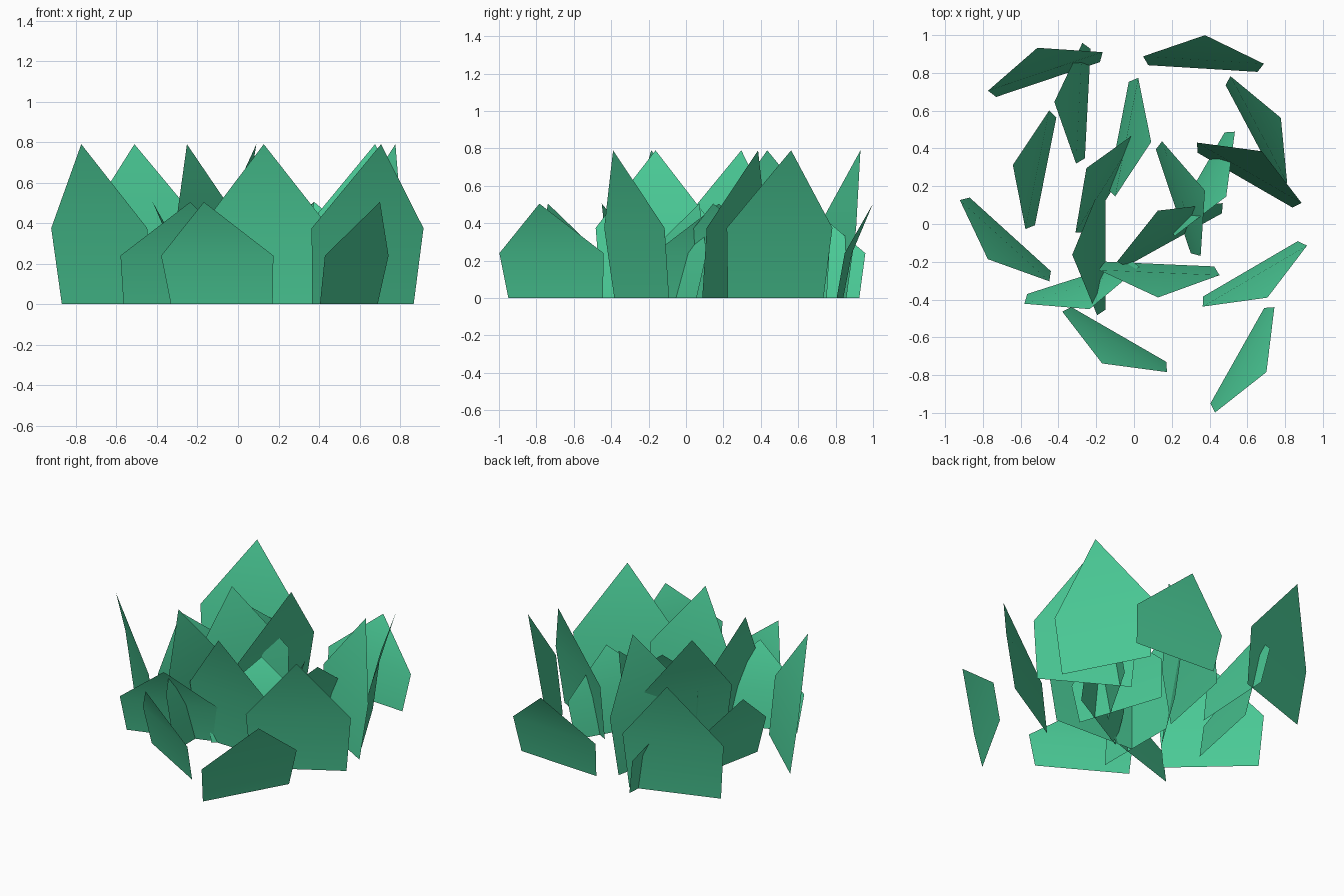
import bpy
from math import radians, cos, sin

if "Cube" in bpy.data.objects:
    bpy.data.objects.remove(bpy.data.objects["Cube"])

mat = bpy.data.materials.new("leaf_green")
mat.diffuse_color = (0.07, 0.60, 0.31, 1)
mat.use_nodes = True
mat.node_tree.nodes["Principled BSDF"].inputs["Base Color"].default_value = mat.diffuse_color

# Blade profile: (sideways, outward lean, fraction of height)
PROFILE = [(-0.29, 0, 0), (0.29, 0, 0),
           (0.32, 0.045, 0.475), (-0.32, 0.045, 0.475), (0, 0.177, 1)]


def leaf_blade(name, x, y, lean_deg, height):
    """One pentagonal leaf card: base quad plus pointed tip, leaning outward."""
    a = radians(lean_deg)
    px, py = cos(a), sin(a)
    verts = [(x + s * -py + o * px, y + s * px + o * py, f * height)
             for s, o, f in PROFILE]
    mesh = bpy.data.meshes.new(name)
    mesh.from_pydata(verts, [], [(0, 1, 2, 3), (3, 2, 4)])
    mesh.flip_normals()
    mesh.shade_smooth()
    mesh.materials.append(mat)
    obj = bpy.data.objects.new(name, mesh)
    bpy.context.collection.objects.link(obj)


# Base centre x, y and lean direction
TALL = [(-0.455, 0.765, 108.6), (-0.655, -0.055, 227.8), (0.617, -0.237, -59.7),
        (0.135, -0.212, -92.5), (0.621, 0.479, 28), (0.588, 0.232, 60),
        (-0.083, 0.468, -11), (-0.102, 0.202, 148), (-0.150, -0.163, 180)]
SHORT = [(0.365, 0.823, 86.5), (-0.245, 0.637, 177), (-0.468, 0.278, 168.7),
         (-0.289, -0.282, -72.3), (-0.080, -0.585, 240), (0.547, -0.697, -29.4),
         (0.208, 0.120, 18.6), (0.212, -0.084, 119), (0.335, 0.234, -30)]

for label, height, group in (("tall_leaf", 0.79, TALL), ("short_leaf", 0.505, SHORT)):
    for i, (x, y, ang) in enumerate(group, 1):
        leaf_blade(f"{label}_{i}", x, y, ang, height)
